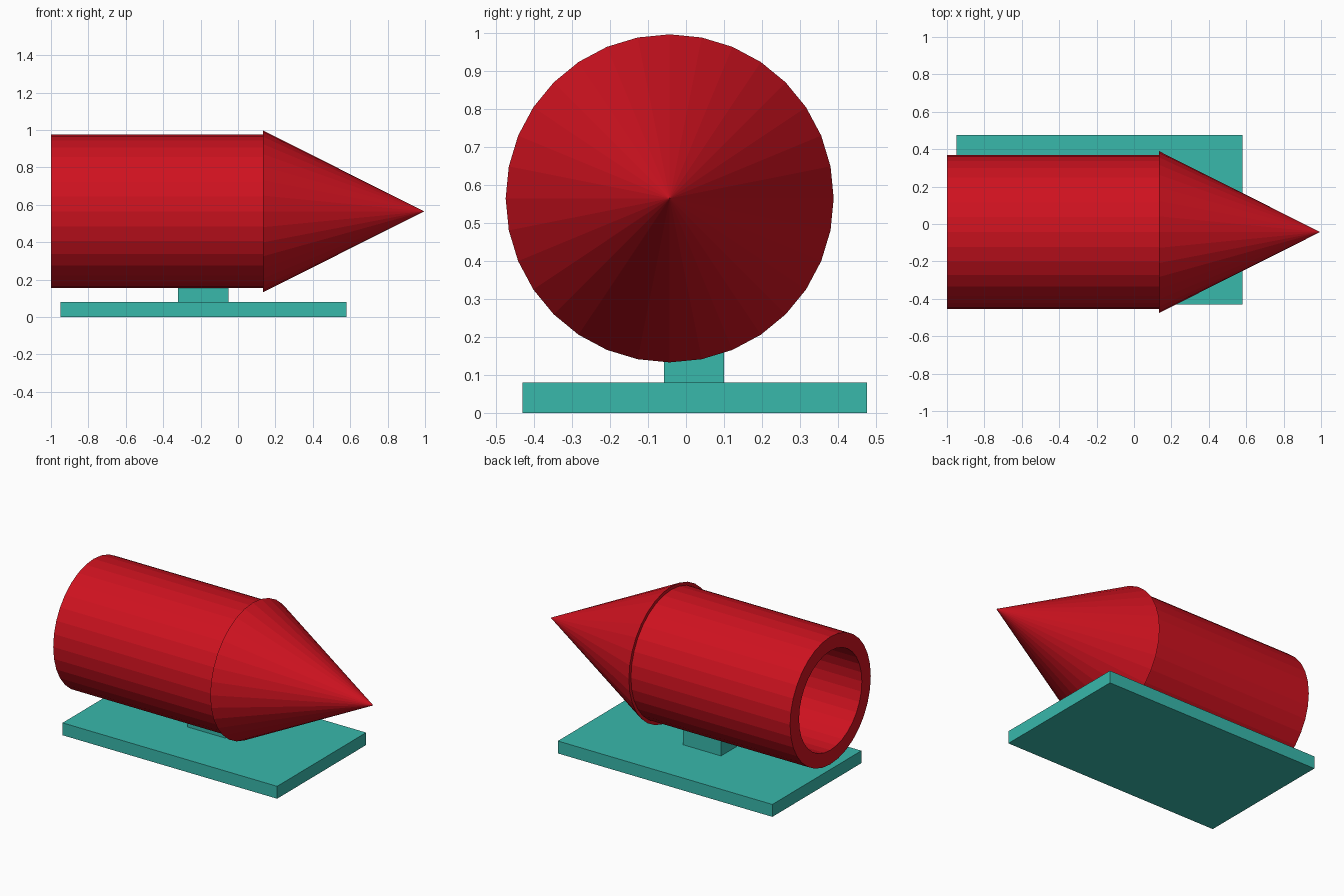
import bpy, bmesh
from math import cos, sin, tau

if "Cube" in bpy.data.objects:
    bpy.data.objects.remove(bpy.data.objects["Cube"])

SIDES = 32
AXIS_Y, AXIS_Z = -0.043, 0.565


def material(name, color):
    m = bpy.data.materials.new(name)
    m.diffuse_color = (*color, 1)
    m.use_nodes = True
    m.node_tree.nodes["Principled BSDF"].inputs["Base Color"].default_value = m.diffuse_color
    return m


RED = material("red", (0.62, 0.006, 0.014))
TEAL = material("teal", (0.04, 0.48, 0.41))


def finish(name, bm, mat):
    bmesh.ops.recalc_face_normals(bm, faces=bm.faces)
    mesh = bpy.data.meshes.new(name)
    bm.to_mesh(mesh)
    bm.free()
    mesh.materials.append(mat)
    obj = bpy.data.objects.new(name, mesh)
    bpy.context.collection.objects.link(obj)


def ring(bm, x, r):
    return [bm.verts.new((x, AXIS_Y + r * cos(tau * i / SIDES),
                          AXIS_Z + r * sin(tau * i / SIDES)))
            for i in range(SIDES)]


def box(name, x, y, z, mat):
    bm = bmesh.new()
    bmesh.ops.create_cube(bm, size=1)
    for v in bm.verts:
        v.co = [(a + b) / 2 + c * (b - a) for c, (a, b) in zip(v.co, (x, y, z))]
    finish(name, bm, mat)


# Hollow body: closed loop of rings, outer wall, ends and bore
bm = bmesh.new()
rings = [ring(bm, x, r) for x, r in
         ((-1.0, 0.411), (0.135, 0.411), (0.135, 0.32), (-1.0, 0.32))]
for k in range(4):
    a, b = rings[k], rings[(k + 1) % 4]
    for i in range(SIDES):
        j = (i + 1) % SIDES
        bm.faces.new((a[i], a[j], b[j], b[i]))
finish("body_tube", bm, RED)

# Nose cone, slightly wider than the body
bm = bmesh.new()
base = ring(bm, 0.135, 0.432)
tip = bm.verts.new((0.995, AXIS_Y, AXIS_Z))
bm.faces.new(base)
for i in range(SIDES):
    bm.faces.new((base[i], base[(i + 1) % SIDES], tip))
finish("nose_cone", bm, RED)

# Stand
box("base_plate", (-0.95, 0.58), (-0.43, 0.477), (0, 0.08), TEAL)
box("support_post", (-0.32, -0.05), (-0.058, 0.10), (0.08, 0.20), TEAL)
